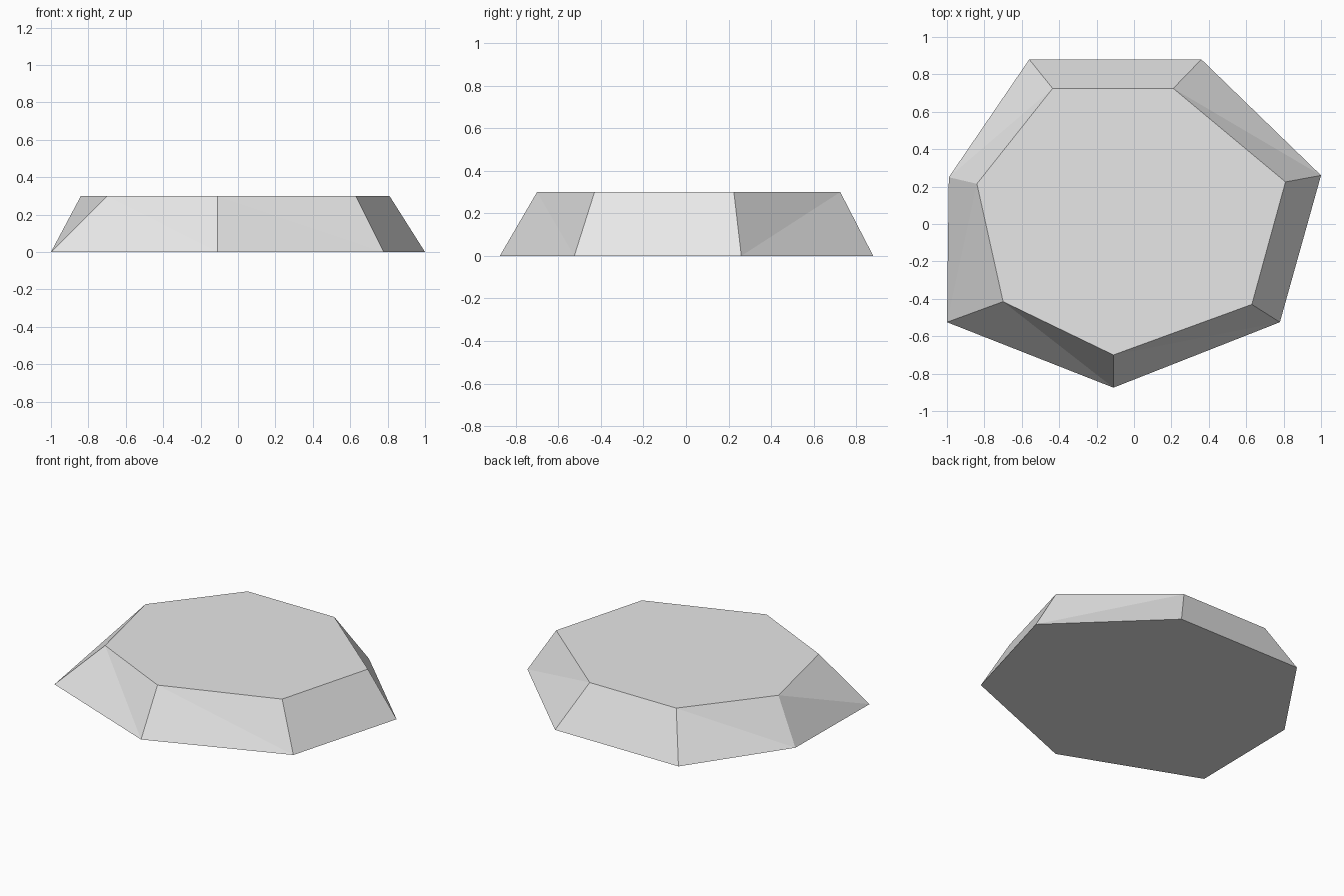
import bpy

cube = bpy.data.objects.get("Cube")
if cube:
    bpy.data.objects.remove(cube, do_unlink=True)

HEIGHT = 0.30

# Seven-sided outlines, counter-clockwise from the front corner
BASE = [(-0.11, -0.875), (0.78, -0.525), (1, 0.26), (0.36, 0.88),
        (-0.56, 0.88), (-0.99, 0.25), (-1, -0.525)]
RIM = [(-0.11, -0.70), (0.63, -0.43), (0.81, 0.225), (0.21, 0.725),
       (-0.435, 0.725), (-0.84, 0.215), (-0.70, -0.415)]
# Sides whose crease rises from the first base corner to the next rim corner
RISING = {2}


def grey_material():
    mat = bpy.data.materials.new("light grey")
    mat.use_nodes = True
    colour = (0.8, 0.8, 0.8, 1)
    mat.diffuse_color = colour
    shader = next(n for n in mat.node_tree.nodes if n.type == 'BSDF_PRINCIPLED')
    shader.inputs["Base Color"].default_value = colour
    return mat


def side_faces(i, n):
    """Split one sloping side into two flat triangles along its crease."""
    j = (i + 1) % n
    a, b, c, d = i, j, n + j, n + i
    return [] if i == j else ([(a, b, c), (a, c, d)] if i in rising_sides
                              else [(a, b, d), (b, c, d)])


# Faceted slab: flat underside, flat top and creased sloping sides
n = len(BASE)
rising_sides = RISING | {n - 1}
# The front right side's crease ends at the front base corner
rising_sides.discard(n - 1)
verts = [(x, y, 0) for x, y in BASE] + [(x, y, HEIGHT) for x, y in RIM]
faces = [tuple(reversed(range(n))), tuple(range(n, 2 * n))]
for i in range(n):
    faces += side_faces(i, n)

mesh = bpy.data.meshes.new("faceted_slab")
mesh.from_pydata(verts, [], faces)
mesh.materials.append(grey_material())
mesh.validate()
mesh.update()
slab = bpy.data.objects.new("faceted_slab", mesh)
bpy.context.collection.objects.link(slab)
